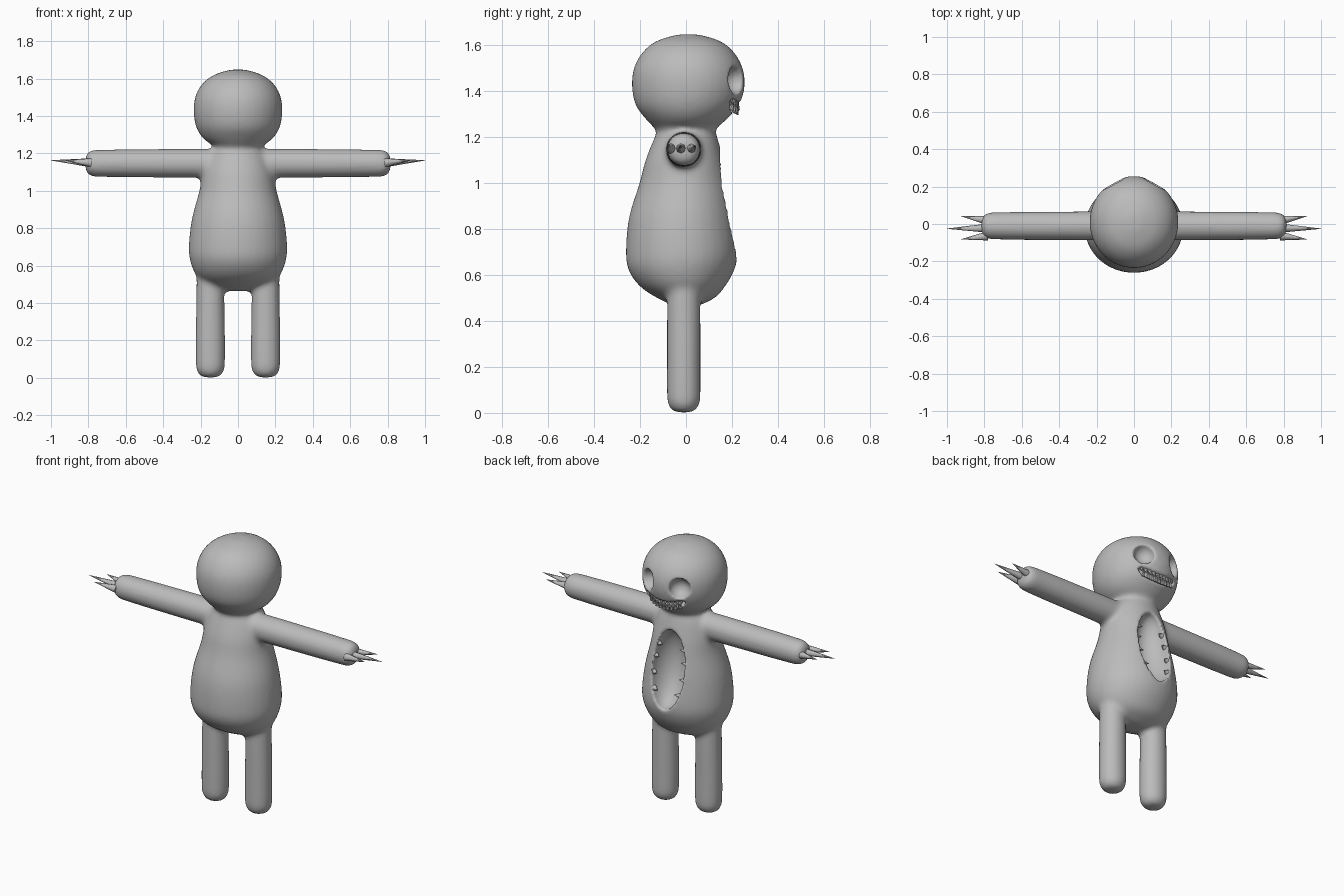
import bpy, bmesh, math
from mathutils import Vector, Matrix

if "Cube" in bpy.data.objects:
    bpy.data.objects.remove(bpy.data.objects["Cube"])

grey = bpy.data.materials.new("plain grey")
grey.diffuse_color = (0.5, 0.5, 0.5, 1)
grey.use_nodes = True
grey.node_tree.nodes["Principled BSDF"].inputs["Base Color"].default_value = grey.diffuse_color


def loft(bm, rings, n=32):
    """Closed skin over rings of (centre, half-axis u, half-axis v)."""
    loops = []
    for c, u, v in rings:
        loops.append([bm.verts.new(Vector(c) + Vector(u) * math.cos(2 * math.pi * i / n)
                                   + Vector(v) * math.sin(2 * math.pi * i / n)) for i in range(n)])
    for a, b in zip(loops, loops[1:]):
        for i in range(n):
            j = (i + 1) % n
            bm.faces.new((a[i], a[j], b[j], b[i]))
    bm.faces.new(loops[0][::-1])
    bm.faces.new(loops[-1])


def spline(rows, steps=4):
    """Catmull-Rom refinement of profile rows."""
    out = []
    for i in range(len(rows) - 1):
        p = [rows[max(0, min(len(rows) - 1, i + k))] for k in (-1, 0, 1, 2)]
        for s in range(steps):
            t = s / steps
            out.append([0.5 * (2 * b + (c - a) * t + (2 * a - 5 * b + 4 * c - d) * t * t
                               + (3 * b - a - 3 * c + d) * t ** 3) for a, b, c, d in zip(*p)])
    return out + [list(rows[-1])]


def upright(bm, rows, x=0):
    """Loft up z from rows of (z, y centre, x radius, y radius)."""
    loft(bm, [((x, y, z), (rx, 0, 0), (0, ry, 0)) for z, y, rx, ry in spline(rows)])


def spike(bm, base, tip, r, n=8):
    base, tip = Vector(base), Vector(tip)
    d = (tip - base).normalized()
    u = d.orthogonal().normalized()
    v = d.cross(u)
    loft(bm, [(base, u * r, v * r), (tip, u * 0.0008, v * 0.0008)], n)


def make(bm, name):
    bmesh.ops.recalc_face_normals(bm, faces=bm.faces)
    me = bpy.data.meshes.new(name)
    bm.to_mesh(me)
    bm.free()
    me.materials.append(grey)
    ob = bpy.data.objects.new(name, me)
    bpy.context.collection.objects.link(ob)
    return ob


def activate(ob):
    bpy.ops.object.select_all(action='DESELECT')
    ob.select_set(True)
    bpy.context.view_layer.objects.active = ob


def modify(ob, kind, **settings):
    activate(ob)
    m = ob.modifiers.new(kind, kind)
    for k, val in settings.items():
        setattr(m, k, val)
    bpy.ops.object.modifier_apply(modifier=m.name)


# pear-shaped torso and round head
bm = bmesh.new()
upright(bm, [(.465, 0, .08, .05), (.50, 0, .17, .125), (.55, -.015, .225, .185),
             (.62, -.02, .255, .23), (.70, -.018, .264, .244), (.85, -.019, .247, .230),
             (1.0, -.009, .207, .194), (1.1, -.007, .19, .17), (1.2, 0, .155, .137),
             (1.25, 0, .11, .115), (1.32, 0, .10, .10)])
upright(bm, [(1.20, 0, .09, .10), (1.235, -.003, .125, .13), (1.28, .002, .187, .178),
             (1.34, .006, .224, .226), (1.42, .01, .238, .246), (1.50, .01, .230, .238),
             (1.57, .01, .193, .200), (1.62, .01, .128, .138), (1.648, .01, .04, .045)])
for s in (-1, 1):
    # arms
    loft(bm, [((s * x, -.01, 1.147), (0, r, 0), (0, 0, r)) for x, r in
              ((0, .078), (.3, .078), (.6, .076), (.77, .073), (.795, .066), (.81, .052), (.816, .03))])
    # legs
    upright(bm, [(.002, -.01, .04, .038), (.015, -.01, .06, .056), (.04, -.01, .074, .07),
                 (.08, -.01, .079, .074), (.25, -.01, .079, .074), (.42, -.01, .076, .074),
                 (.58, -.01, .074, .072)], s * .148)
body = make(bm, "body")
modify(body, 'REMESH', mode='VOXEL', voxel_size=.012)
modify(body, 'SMOOTH', factor=.5, iterations=12)


# smile path across the face
def smile(x):
    return .006 + .224 * math.sqrt(1 - (x / .224) ** 2), 1.327 + .03 * (x / .12) ** 2


# cutters: belly maw, eye sockets, mouth slit
bm = bmesh.new()
bmesh.ops.create_uvsphere(bm, u_segments=32, v_segments=24, radius=1,
                          matrix=Matrix.Translation((0, .178, .905)) @ Matrix.Rotation(.165, 4, 'X')
                          @ Matrix.Diagonal((.108, .125, .235, 1)))
for s in (-1, 1):
    bmesh.ops.create_uvsphere(bm, u_segments=24, v_segments=16, radius=.06,
                              matrix=Matrix.Translation((s * .11, .22, 1.45)))
rings = []
for i in range(17):
    x = -.128 + .016 * i
    y, z = smile(x)
    k = max(.25, math.sqrt(max(0, 1 - (x / .132) ** 4)))
    rings.append(((x, y, z), (0, .04, 0), (0, 0, .025 * k)))
loft(bm, rings, 16)
cutter = make(bm, "hollow_cutter")
cutter.hide_render = True
modify(body, 'BOOLEAN', operation='DIFFERENCE', object=cutter, solver='EXACT')
bpy.data.objects.remove(cutter)
modify(body, 'REMESH', mode='VOXEL', voxel_size=.009)
modify(body, 'SMOOTH', factor=.5, iterations=4)
activate(body)
bpy.ops.object.shade_smooth()
bpy.context.view_layer.update()

# teeth in the smiling mouth: upper row down, lower row up
bm = bmesh.new()
for i in range(10):
    x = -.108 + .024 * i
    y, z = smile(x)
    spike(bm, (x, y - .012, z + .026), (x, y + .004, z - .010), .013, 6)
    if i < 9:
        x += .012
        y, z = smile(x)
        spike(bm, (x, y - .014, z - .026), (x, y + .002, z + .010), .013, 6)
make(bm, "mouth_teeth")

# teeth along both edges of the belly maw
bm = bmesh.new()
for s in (-1, 1):
    for z in (1.03, .955, .86, .77):
        x = .108 * math.sqrt(1 - ((z - .905) / .228) ** 2)
        hit, p, _, _ = body.ray_cast(Vector((s * (x + .014), .6, z)), Vector((0, -1, 0)))
        y = p.y if hit else .17
        spike(bm, (s * (x + .006), y - .018, z), (s * (x - .032), y - .006, z), .019)
make(bm, "belly_teeth")

# three claws per hand
bm = bmesh.new()
for s in (-1, 1):
    for y0, y1, tip in ((.02, .042, .925), (-.022, -.025, 1.0), (-.064, -.082, .925)):
        spike(bm, (s * .785, y0, 1.15), (s * tip, y1, 1.163), .024)
claws = make(bm, "claws")

for name in ("mouth_teeth", "belly_teeth", "claws"):
    activate(bpy.data.objects[name])
    bpy.ops.object.shade_smooth_by_angle(angle=math.radians(50))
